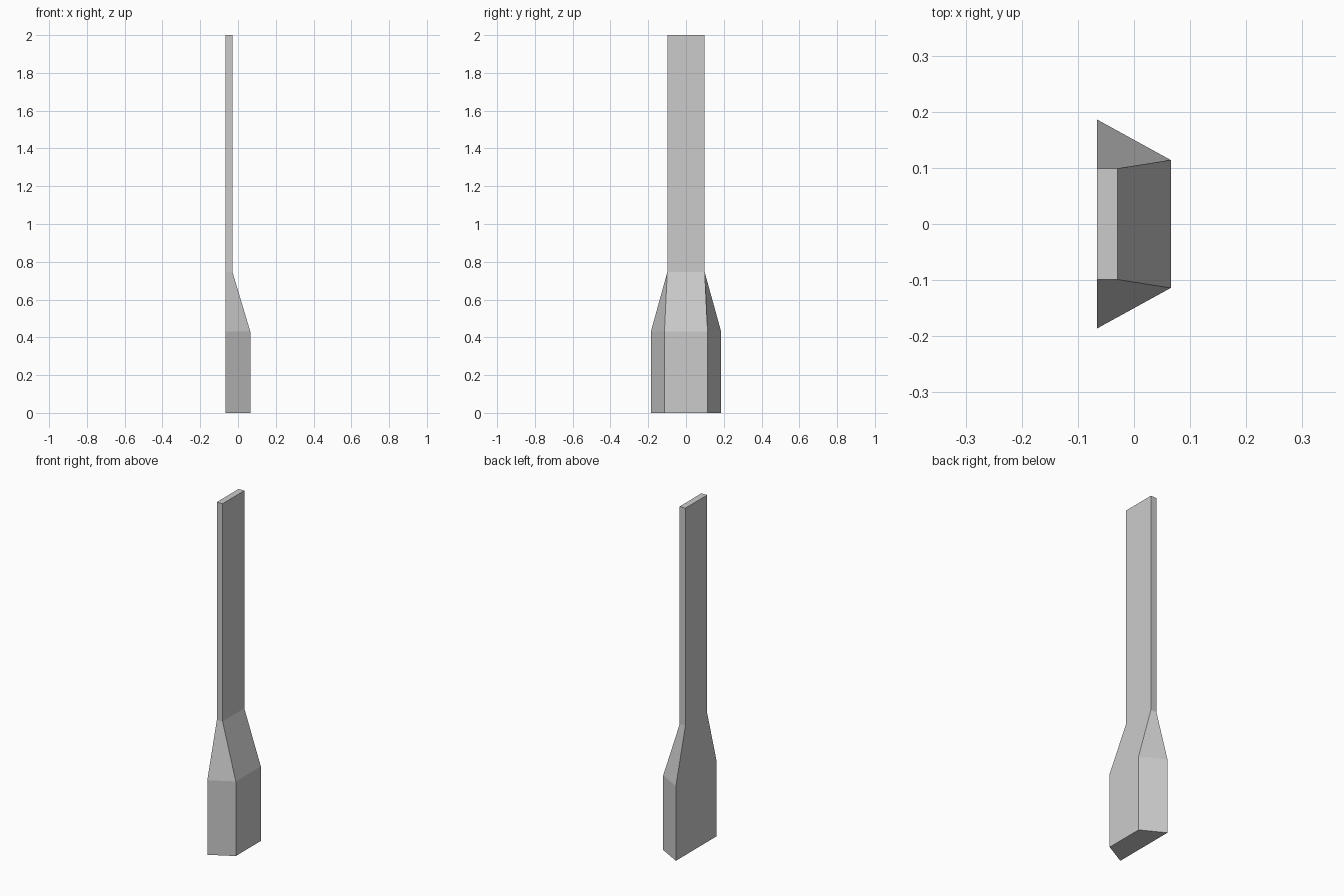
import bpy, bmesh

if "Cube" in bpy.data.objects:
    bpy.data.objects.remove(bpy.data.objects["Cube"])

BACK = -0.0655  # flat back plane shared by all sections

# Section: height, front x, half width at back, half width at front
sections = [
    (0.0, 0.0655, 0.186, 0.114),     # base of the trapezoid foot
    (0.43, 0.0655, 0.186, 0.114),    # start of the taper
    (0.745, -0.029, 0.099, 0.099),   # end of the taper
    (2.0, -0.029, 0.099, 0.099),     # top of the flat blade
]

# Loft the sections into one closed post
bm = bmesh.new()
rings = [
    [bm.verts.new(p) for p in ((BACK, -wb, z), (xf, -wf, z), (xf, wf, z), (BACK, wb, z))]
    for z, xf, wb, wf in sections
]
for low, high in zip(rings, rings[1:]):
    for i in range(4):
        j = (i + 1) % 4
        bm.faces.new((low[i], low[j], high[j], high[i]))
bm.faces.new(rings[0][::-1])
bm.faces.new(rings[-1])

# Merge the coplanar back panels into a single outline
bmesh.ops.recalc_face_normals(bm, faces=bm.faces)
back_edges = [e for e in bm.edges if len(e.link_faces) == 2
              and all(f.normal.x < -0.99 for f in e.link_faces)]
bmesh.ops.dissolve_edges(bm, edges=back_edges, use_verts=False)

mesh = bpy.data.meshes.new("tapered_post")
bm.to_mesh(mesh)
bm.free()
post = bpy.data.objects.new("tapered_post", mesh)
bpy.context.collection.objects.link(post)
